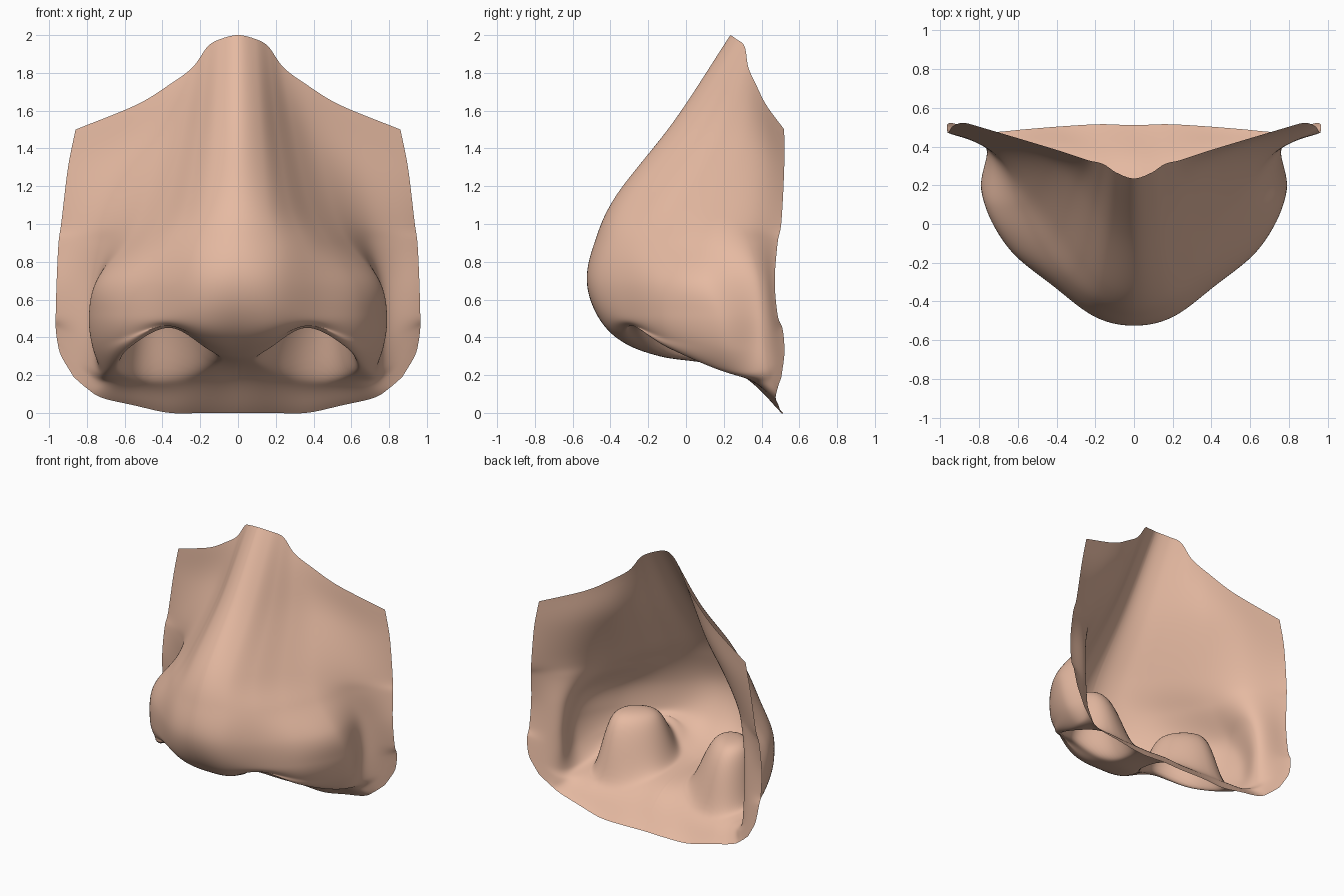
import bpy, bmesh
from math import sin, pi
from mathutils import Vector

if "Cube" in bpy.data.objects:
    bpy.data.objects.remove(bpy.data.objects["Cube"])

# Half cross-sections, each running from the centre line out to the cheek edge
def level(z, drop, pts):
    return [Vector((x, y, z - drop * x)) for x, y in pts]

def path(pts):
    return [Vector(p) for p in pts]

top_edge = path([(0, .235, 2), (.09, .265, 1.98), (.16, .31, 1.94), (.24, .33, 1.83),
                 (.36, .37, 1.74), (.54, .425, 1.63), (.86, .52, 1.5)])
bridge = level(1.55, .28, [(0, -.06), (.12, -.02), (.21, .09), (.3, .21), (.42, .32), (.61, .42), (.9, .52)])
middle = level(1.15, .15, [(0, -.37), (.15, -.325), (.27, -.19), (.38, -.02), (.51, .16), (.69, .36), (.935, .505)])
above_wing = level(.9, 0, [(0, -.485), (.19, -.43), (.35, -.29), (.48, -.11), (.59, .1), (.71, .35), (.95, .485)])
tip = level(.7, 0, [(0, -.525), (.2, -.48), (.41, -.32), (.62, -.13), (.745, .1), (.75, .38), (.96, .47)])
wing = level(.52, 0, [(0, -.472), (.2, -.445), (.41, -.315), (.65, -.12), (.787, .16), (.765, .4), (.965, .485)])
lobule = path([(0, -.35, .385), (.18, -.36, .41), (.39, -.29, .465), (.63, -.1, .4),
               (.765, .19, .35), (.765, .41, .36), (.965, .51, .45)])
rim = path([(0, -.14, .3), (.15, -.18, .335), (.36, -.23, .44), (.58, -.07, .33),
            (.7, .22, .225), (.77, .43, .24), (.955, .52, .37)])
sill = path([(0, .26, .225), (.14, .25, .225), (.33, .29, .205), (.5, .32, .185),
             (.66, .37, .165), (.77, .455, .18), (.935, .52, .3)])
base = path([(0, .51, 0), (.17, .515, 0), (.36, .505, 0), (.55, .49, .04),
             (.72, .475, .08), (.8, .485, .13), (.87, .505, .19)])
rows = [top_edge, bridge, middle, above_wing, tip, wing, lobule, rim, sill, base]
RIM = rows.index(rim)


def spline(pts, t, mirrored=False):
    """Smooth curve through pts; t counts whole points."""
    first = Vector((-pts[1].x, pts[1].y, pts[1].z)) if mirrored else 2 * pts[0] - pts[1]
    p = [first] + pts + [2 * pts[-1] - pts[-2]]
    i = min(int(t), len(pts) - 2)
    f = t - i
    a, b, c, d = p[i:i + 4]
    return .5 * (2 * b + (c - a) * f + (2 * a - 5 * b + 4 * c - d) * f * f
                 + (3 * b - a - 3 * c + d) * f ** 3)


def nostril(p, u, v):
    """Push the underside up into a pocket: steep in front and outside, soft elsewhere."""
    du, dv = u - 2.4, v - RIM - .42
    a = abs(du) / (1.7 if du < 0 else 1.15)
    b = abs(dv) / (.43 if dv < 0 else .68)
    r = (a ** 2.2 + b ** 2.2) ** (1 / 2.2)
    if r >= 1:
        return False
    steep = 2.2 - (.7 * a if du < 0 else 0) - (.8 * b if dv > 0 else 0)
    p.z += (.63 - .25 * r ** 3 - p.z) * sin(pi / 2 * min(1, (1 - r) * steep)) ** 1.2
    return True


# Skin sheet: half grid, mirrored
NU, NV = 20, 20
nu, nv = 6 * NU, (len(rows) - 1) * NV
bm = bmesh.new()
grid, pocket = [], []
for j in range(nv + 1):
    v = j / NV
    section = [spline([r[c] for r in rows], v) for c in range(7)]
    line = []
    for i in range(nu + 1):
        u = i / NU
        p = spline(section, u, True)
        inside = nostril(p, u, v)
        if i == 0:
            p.x = 0
        line.append(bm.verts.new(p))
        if inside:
            pocket.append(line[-1])
    grid.append(line)
for j in range(nv):
    for i in range(nu):
        bm.faces.new((grid[j][i], grid[j + 1][i], grid[j + 1][i + 1], grid[j][i + 1]))
for k in range(6):
    bmesh.ops.smooth_vert(bm, verts=pocket, factor=.5, use_axis_x=True, use_axis_y=True, use_axis_z=True)
# Relax the inner skin a little, keeping the outline and centre line
skin_verts = [p for line in grid[1:-1] for p in line[1:-1]]
for k in range(8):
    bmesh.ops.smooth_vert(bm, verts=skin_verts, factor=.5, use_axis_x=True, use_axis_y=True, use_axis_z=True)
for f in bm.faces:
    f.smooth = True
mesh = bpy.data.meshes.new("nose")
bm.to_mesh(mesh)
bm.free()
nose = bpy.data.objects.new("nose", mesh)
bpy.context.collection.objects.link(nose)
mirror = nose.modifiers.new("mirror", 'MIRROR')
mirror.merge_threshold = .001

skin = bpy.data.materials.new("skin")
skin.diffuse_color = (.79, .49, .36, 1)
skin.use_nodes = True
skin.node_tree.nodes["Principled BSDF"].inputs["Base Color"].default_value = skin.diffuse_color
mesh.materials.append(skin)
